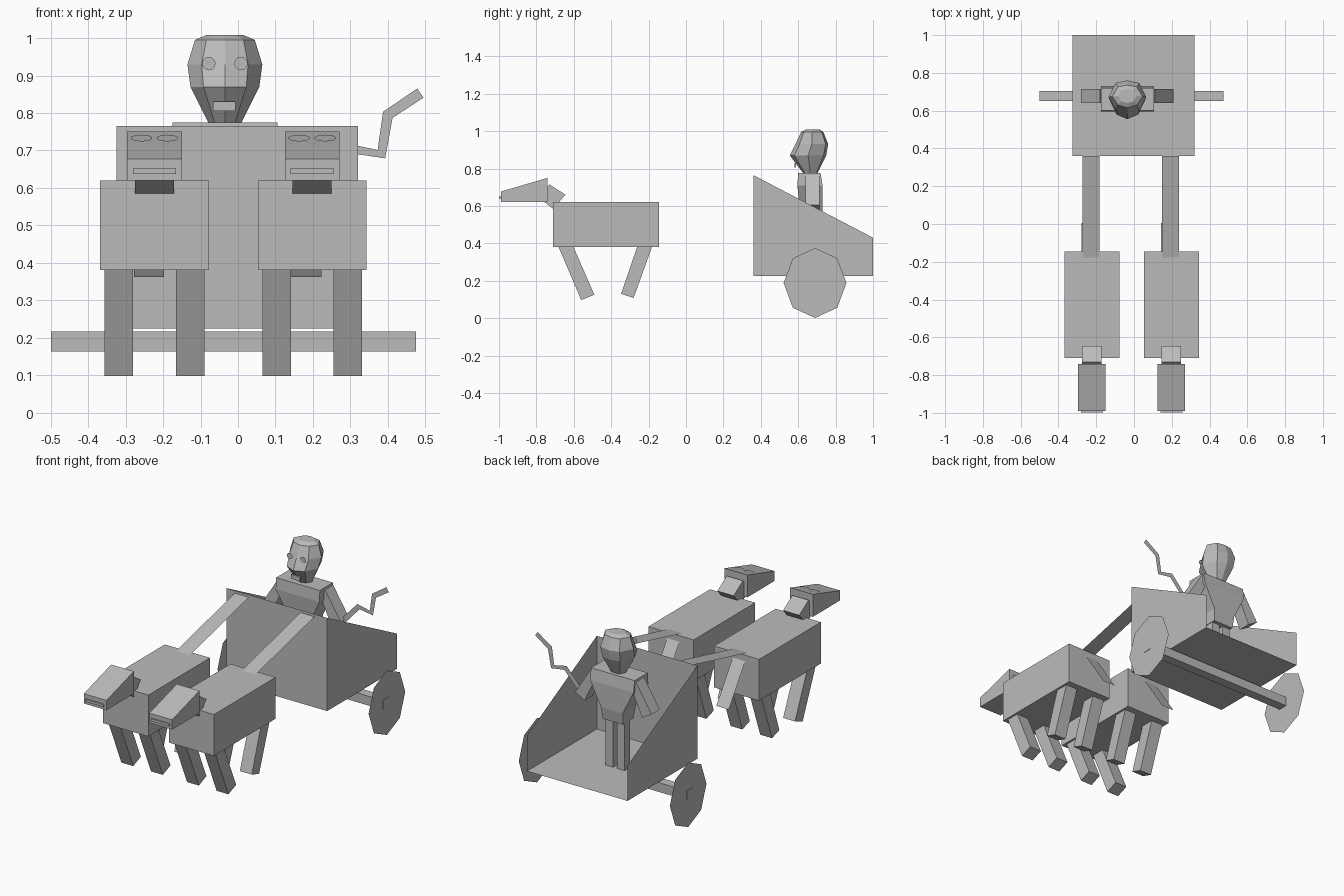
import bpy, bmesh, math
from mathutils import Matrix, Vector

cube = bpy.data.objects.get("Cube")
if cube:
    bpy.data.objects.remove(cube)

grey = bpy.data.materials.new("plain_grey")
grey.use_nodes = True
grey.diffuse_color = (0.5, 0.5, 0.5, 1)
grey.node_tree.nodes["Principled BSDF"].inputs["Base Color"].default_value = (0.5, 0.5, 0.5, 1)


def finish(name, bm):
    bmesh.ops.recalc_face_normals(bm, faces=bm.faces)
    mesh = bpy.data.meshes.new(name)
    bm.to_mesh(mesh)
    bm.free()
    mesh.materials.append(grey)
    ob = bpy.data.objects.new(name, mesh)
    bpy.context.collection.objects.link(ob)
    return ob


def loft(name, rings, caps=True):
    """Join rings of points with quads, closing both ends."""
    bm = bmesh.new()
    loops = [[bm.verts.new(p) for p in ring] for ring in rings]
    n = len(loops[0])
    for a, b in zip(loops, loops[1:]):
        for i in range(n):
            j = (i + 1) % n
            bm.faces.new((a[i], a[j], b[j], b[i]))
    if caps:
        bm.faces.new(loops[0][::-1])
        bm.faces.new(loops[-1])
    return finish(name, bm)


def prism(name, x0, x1, profile):
    """Extrude a (y, z) profile along x."""
    return loft(name, [[(x, y, z) for y, z in profile] for x in (x0, x1)])


def box(name, x0, x1, y0, y1, z0, z1):
    return prism(name, x0, x1, [(y0, z0), (y1, z0), (y1, z1), (y0, z1)])


def sheets(name, faces):
    """Thin, open faces."""
    bm = bmesh.new()
    for pts in faces:
        bm.faces.new([bm.verts.new(p) for p in pts])
    bmesh.ops.remove_doubles(bm, verts=bm.verts, dist=0.0001)
    return finish(name, bm)


def disc(name, centre, rx, ry, sides, rot):
    bm = bmesh.new()
    bmesh.ops.create_circle(bm, cap_ends=True, radius=1, segments=sides,
                            matrix=Matrix.Translation(centre) @ rot @ Matrix.Diagonal((rx, ry, 1, 1)))
    return finish(name, bm)


# Cart: open at the top and back
xl, xr = -0.325, 0.32
side = [(0.36, 0.225), (1, 0.225), (1, 0.43), (0.36, 0.765)]
walls = [[(x, y, z) for y, z in side] for x in (xl, xr)]
floor = [(xl, 0.36, 0.225), (xr, 0.36, 0.225), (xr, 1, 0.225), (xl, 1, 0.225)]
front = [(xl, 0.36, 0.225), (xr, 0.36, 0.225), (xr, 0.36, 0.765), (xl, 0.36, 0.765)]
sheets("cart_body", walls + [floor, front])

# Axle and eight-sided wheels
box("axle", -0.5, 0.475, 0.65, 0.705, 0.163, 0.217)
for name, x in (("right_wheel", -0.497), ("left_wheel", 0.472)):
    disc(name, (x, 0.69, 0.188), 0.187, 0.168, 8, Matrix.Rotation(math.pi / 2, 4, 'Y'))


# Draught animals
def animal(tag, cx):
    prism(tag + "_body", cx - 0.145, cx + 0.145, [(-0.71, 0.38), (-0.145, 0.38), (-0.145, 0.62), (-0.71, 0.62)])
    prism(tag + "_neck", cx - 0.052, cx + 0.052, [(-0.73, 0.715), (-0.645, 0.66), (-0.71, 0.585), (-0.79, 0.645)])
    prism(tag + "_head", cx - 0.073, cx + 0.073, [(-0.99, 0.62), (-0.74, 0.62), (-0.74, 0.75), (-0.99, 0.677)])
    box(tag + "_mouth", cx - 0.058, cx + 0.058, -0.998, -0.989, 0.637, 0.652)
    for s, word in ((-1, "right"), (1, "left")):
        disc(f"{tag}_{word}_eye", (cx + s * 0.035, -0.81, 0.733), 0.029, 0.032, 14,
             Matrix.Rotation(math.atan(0.073 / 0.25), 4, 'X'))
        lx = cx + s * 0.095
        prism(f"{tag}_{word}_front_leg", lx - 0.038, lx + 0.038,
              [(-0.69, 0.4), (-0.61, 0.4), (-0.49, 0.125), (-0.56, 0.097)])
        prism(f"{tag}_{word}_back_leg", lx - 0.038, lx + 0.038,
              [(-0.255, 0.4), (-0.175, 0.4), (-0.28, 0.108), (-0.347, 0.13)])
    sheets(tag + "_tail", [[(cx - 0.055, -0.145, 0.585), (cx + 0.025, -0.145, 0.585),
                            (cx + 0.025, 0.005, 0.362), (cx - 0.055, 0.005, 0.362)]])
    # Flat strap from the cart front to the back of the animal
    px = cx - 0.005
    sheets(tag + "_strap", [[(px - 0.045, 0.36, 0.75), (px + 0.045, 0.36, 0.75),
                             (px + 0.045, -0.22, 0.61), (px - 0.045, -0.22, 0.61)]])


animal("right_animal", -0.223)
animal("left_animal", 0.198)

# Driver
cx = -0.035


def rect(hx, y0, y1, z):
    return [(cx - hx, y0, z), (cx + hx, y0, z), (cx + hx, y1, z), (cx - hx, y1, z)]


loft("driver_torso", [rect(0.065, 0.625, 0.72, 0.5), rect(0.07, 0.61, 0.73, 0.57),
                      rect(0.14, 0.595, 0.73, 0.71), rect(0.14, 0.6, 0.72, 0.775)])
for s, word in ((-1, "right"), (1, "left")):
    lx = cx + s * 0.037
    box(f"driver_{word}_leg", lx - 0.025, lx + 0.025, 0.65, 0.7, 0.225, 0.52)
    arm = [(0.11, 0.73), (0.145, 0.765), (0.245, 0.605), (0.185, 0.57)]
    loft(f"driver_{word}_arm", [[(cx + s * x, y, z) for x, z in arm] for y in (0.64, 0.715)])


# Faceted head: each ring has height, half width, front y and back y
def head_ring(z, hx, y0, y1):
    m = (y0 + y1) / 2
    h = (y1 - y0) / 2
    shape = [(0, -1), (0.62, -0.75), (1, 0), (0.62, 0.85), (0, 1), (-0.62, 0.85), (-1, 0), (-0.62, -0.75)]
    return [(cx + hx * u, m + h * v, z) for u, v in shape]


loft("driver_head", [head_ring(*r) for r in (
    (0.77, 0.042, 0.63, 0.7), (0.87, 0.092, 0.555, 0.75), (0.93, 0.1, 0.585, 0.76),
    (0.995, 0.08, 0.615, 0.735), (1.008, 0.05, 0.64, 0.715))])
for s, word in ((-1, "right"), (1, "left")):
    for part, r, y in (("eye", 0.018, 0.585), ("pupil", 0.008, 0.582)):
        disc(f"driver_{word}_{part}", (cx + s * 0.043, y, 0.932), r, r, 12, Matrix.Rotation(math.pi / 2, 4, 'X'))
box("driver_mouth", cx - 0.032, cx + 0.028, 0.58, 0.589, 0.805, 0.83)

# Whip: a flat bent ribbon
path = [Vector(p) for p in ((0.2, 0.595), (0.3, 0.705), (0.383, 0.69), (0.4, 0.795), (0.487, 0.853))]
edges = []
for i, p in enumerate(path):
    d = (path[min(i + 1, len(path) - 1)] - path[max(i - 1, 0)]).normalized()
    n = Vector((-d.y, d.x)) * 0.015
    edges.append((p + n, p - n))
sheets("whip", [[(q.x, 0.675, q.y) for q in (a[0], a[1], b[1], b[0])] for a, b in zip(edges, edges[1:])])
